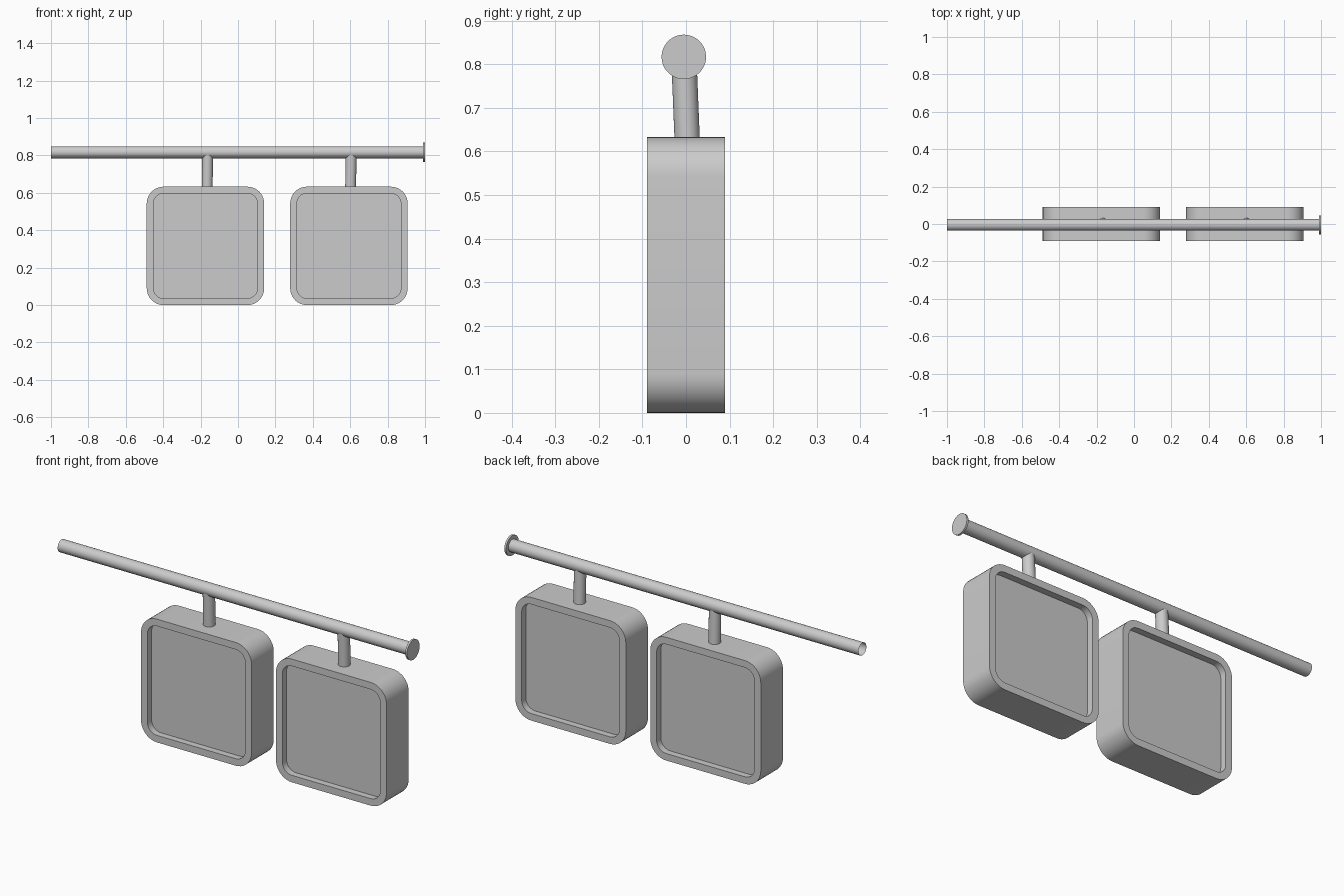
import bpy, bmesh, math
from mathutils import Vector

if "Cube" in bpy.data.objects:
    bpy.data.objects.remove(bpy.data.objects["Cube"])


def make_object(name, bm):
    bmesh.ops.recalc_face_normals(bm, faces=bm.faces)
    mesh = bpy.data.meshes.new(name)
    bm.to_mesh(mesh)
    bm.free()
    ob = bpy.data.objects.new(name, mesh)
    bpy.context.collection.objects.link(ob)
    bpy.ops.object.select_all(action='DESELECT')
    bpy.context.view_layer.objects.active = ob
    ob.select_set(True)
    bpy.ops.object.shade_smooth_by_angle(angle=math.radians(35))
    return ob


def rod(name, start, end, radius, capped, sides=32):
    start, end = Vector(start), Vector(end)
    axis = end - start
    bm = bmesh.new()
    bmesh.ops.create_cone(bm, cap_ends=capped, segments=sides,
                          radius1=radius, radius2=radius, depth=axis.length)
    bmesh.ops.rotate(bm, verts=bm.verts,
                     matrix=Vector((0, 0, 1)).rotation_difference(axis).to_matrix())
    bmesh.ops.translate(bm, verts=bm.verts, vec=(start + end) / 2)
    return make_object(name, bm)


def rounded_loop(bm, cx, cz, w, h, r, y, seg=10):
    verts = []
    for k, (sx, sz) in enumerate([(1, 1), (-1, 1), (-1, -1), (1, -1)]):
        for i in range(seg + 1):
            a = math.pi / 2 * (k + i / seg)
            verts.append(bm.verts.new((cx + sx * (w / 2 - r) + r * math.cos(a), y,
                                       cz + sz * (h / 2 - r) + r * math.sin(a))))
    return verts


def sign_box(name, cx):
    # Rounded box with a recessed panel on both faces
    w, h, rim, half, panel = 0.628, 0.633, 0.036, 0.09, 0.056
    bm = bmesh.new()
    stations = [(rim, -panel), (rim, -half), (0, -half),
                (0, half), (rim, half), (rim, panel)]
    loops = [rounded_loop(bm, cx, h / 2, w - 2 * i, h - 2 * i, 0.09 - i, y)
             for i, y in stations]
    for a, b in zip(loops, loops[1:]):
        for i in range(len(a)):
            j = (i + 1) % len(a)
            bm.faces.new((a[i], a[j], b[j], b[i]))
    bm.faces.new(loops[0])
    bm.faces.new(loops[-1])
    return make_object(name, bm)


POLE_Y, POLE_Z = -0.004, 0.817

# Horizontal pole (open at its free end) and wall flange
rod("pole", (-1, POLE_Y, POLE_Z), (0.995, POLE_Y, POLE_Z), 0.032, False)
rod("wall_flange", (0.99, POLE_Y - 0.001, POLE_Z), (1, POLE_Y - 0.001, POLE_Z), 0.051, True, 48)

# Two hanging boxes with their slightly tilted stems
for side, cx in (("left", -0.174), ("right", 0.593)):
    sign_box(side + "_sign_box", cx)
    rod(side + "_stem", (cx + 0.009, 0.003, 0.62), (cx + 0.012, -0.005, POLE_Z), 0.029, False)
